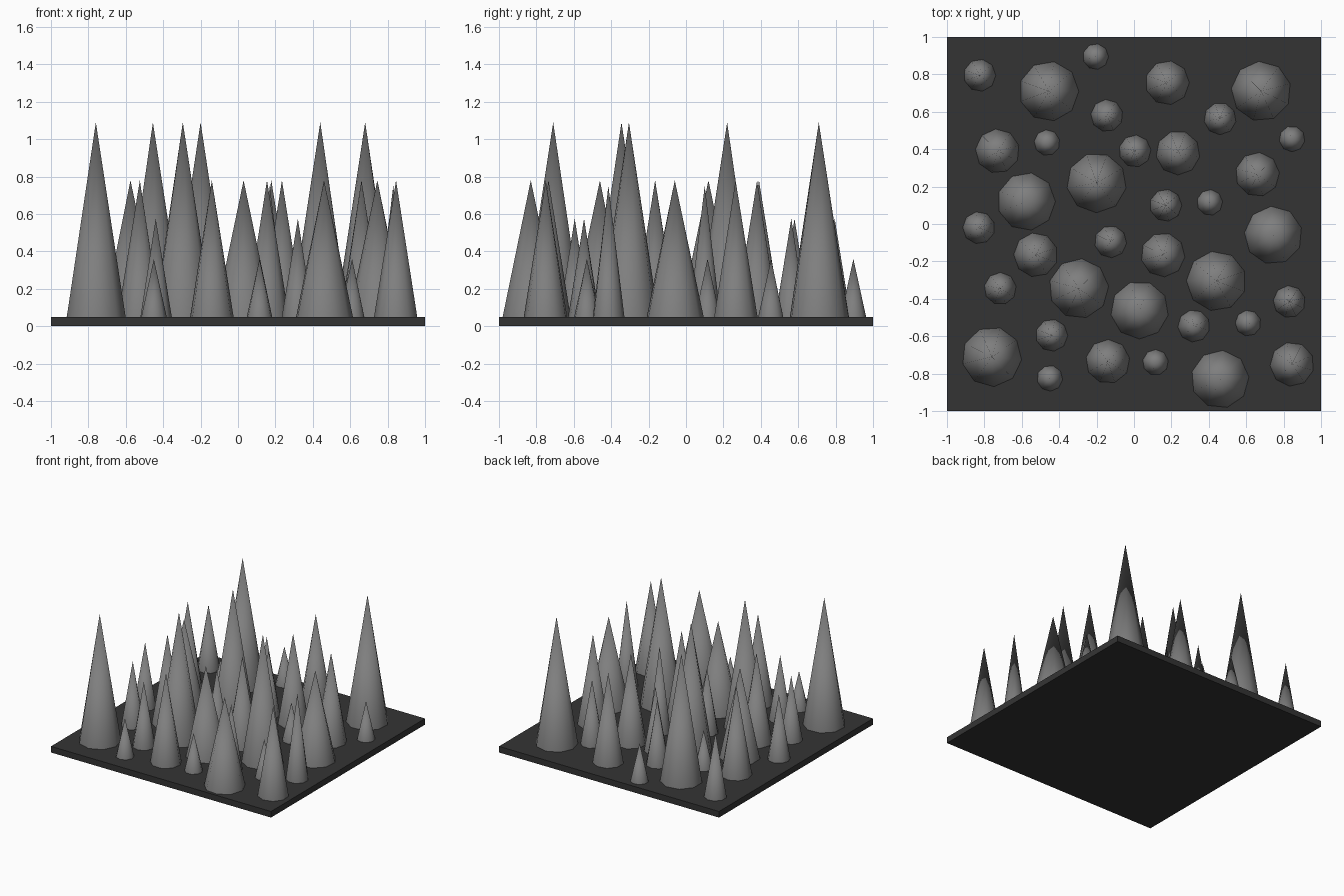
import bpy, bmesh, math

if "Cube" in bpy.data.objects:
    bpy.data.objects.remove(bpy.data.objects["Cube"])


def material(name, value):
    m = bpy.data.materials.new(name)
    m.diffuse_color = (value, value, value, 1)
    m.use_nodes = True
    m.node_tree.nodes["Principled BSDF"].inputs["Base Color"].default_value = m.diffuse_color
    return m


dark = material("dark grey", 0.034)
grey = material("stone grey", 0.21)
BASE = 0.05

# Square base plate
bpy.ops.mesh.primitive_cube_add(size=1, location=(0, 0, BASE / 2))
plate = bpy.context.object
plate.name = "base_plate"
plate.scale = (2, 2, BASE)
plate.data.materials.append(dark)

# Spike kinds: radius, tip height, centres on the plate
KINDS = {
    "tall_spike": (0.16, 1.09, [
        (-0.455, 0.71), (0.68, 0.71), (-0.20, 0.22), (-0.295, -0.345),
        (0.44, -0.305), (-0.76, -0.71)]),
    "wide_spike": (0.155, 0.78, [
        (-0.575, 0.12), (0.745, -0.06), (0.03, -0.46), (0.46, -0.83)]),
    "medium_spike": (0.118, 0.78, [
        (0.178, 0.755), (-0.73, 0.39), (0.235, 0.38), (0.66, 0.265),
        (-0.525, -0.165), (0.155, -0.165), (-0.14, -0.735), (0.845, -0.75)]),
    "slim_spike": (0.086, 0.75, [(0.17, 0.10), (0.83, -0.415)]),
    "short_spike": (0.086, 0.575, [
        (-0.825, 0.795), (-0.145, 0.58), (0.46, 0.563), (0.005, 0.39),
        (-0.83, -0.02), (-0.125, -0.095), (-0.715, -0.345),
        (0.32, -0.545), (-0.44, -0.595)]),
    "tiny_spike": (0.069, 0.36, [
        (-0.205, 0.895), (-0.465, 0.435), (0.845, 0.455), (0.405, 0.115),
        (0.61, -0.53), (-0.45, -0.825), (0.115, -0.74)]),
}
SIDES = 9


def spikes(name, radius, top, centres):
    """All spikes of one kind: smooth shaded, open cones on the plate."""
    bm = bmesh.new()
    for i, (x, y) in enumerate(centres):
        tip = bm.verts.new((x, y, top))
        ring = []
        for k in range(SIDES):
            a = 2 * math.pi * (k + 0.37 * i) / SIDES
            ring.append(bm.verts.new((x + radius * math.cos(a),
                                      y + radius * math.sin(a), BASE)))
        for k in range(SIDES):
            f = bm.faces.new((ring[k], ring[(k + 1) % SIDES], tip))
            f.smooth = True
    mesh = bpy.data.meshes.new(name)
    bm.to_mesh(mesh)
    bm.free()
    mesh.materials.append(grey)
    bpy.context.collection.objects.link(bpy.data.objects.new(name, mesh))


for kind, (r, h, pts) in KINDS.items():
    spikes(kind + "s", r, h, pts)
